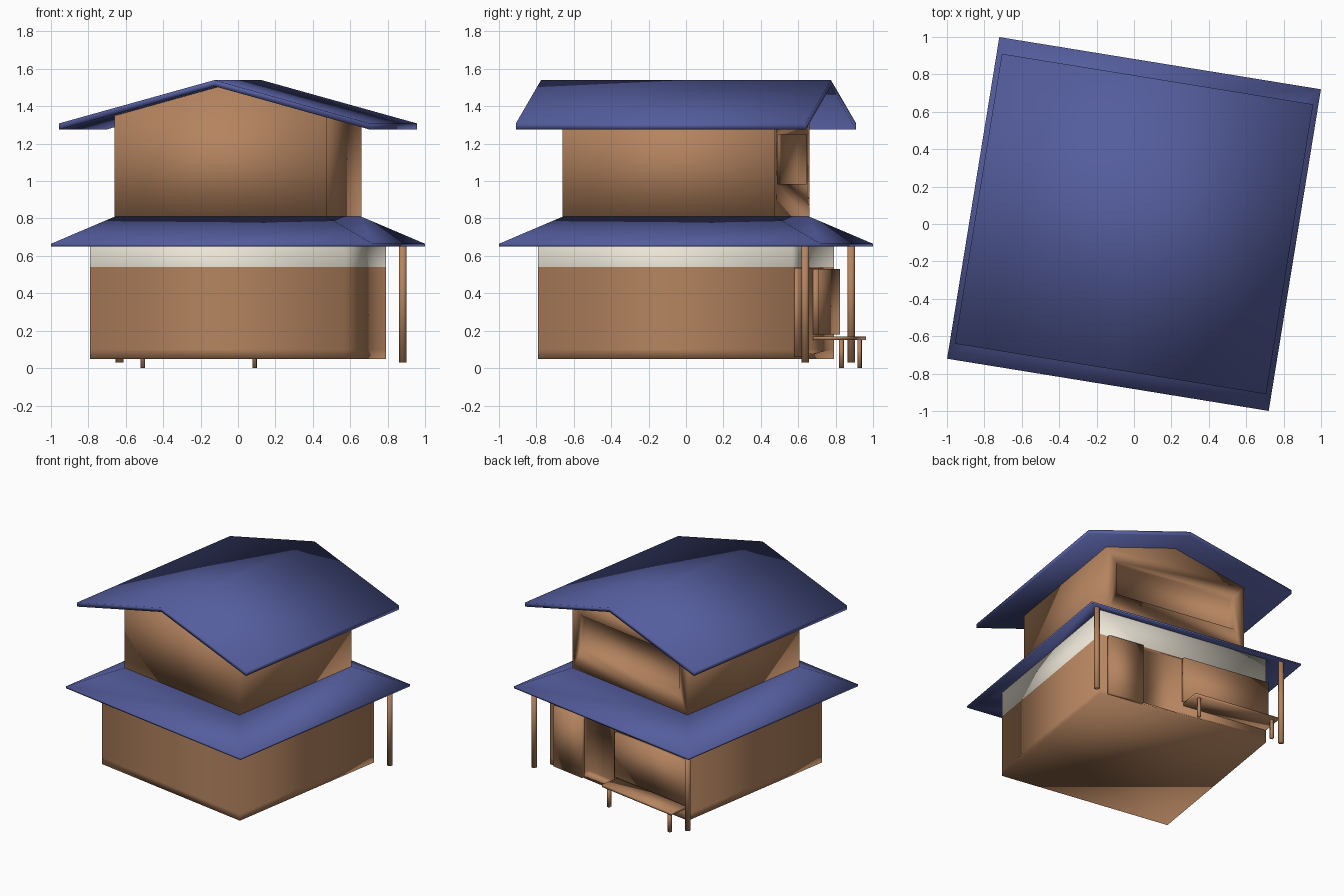
import bpy, bmesh, math
from mathutils import Matrix

if "Cube" in bpy.data.objects:
    bpy.data.objects.remove(bpy.data.objects["Cube"])

TURN = Matrix.Rotation(math.radians(-9.22), 4, 'Z')  # whole house is turned


def mat(name, c):
    m = bpy.data.materials.new(name)
    m.diffuse_color = (*c, 1)
    m.use_nodes = True
    m.node_tree.nodes["Principled BSDF"].inputs["Base Color"].default_value = m.diffuse_color
    return m


WOOD = mat("wood", (0.46, 0.23, 0.115))
PLASTER = mat("plaster", (0.84, 0.79, 0.68))
TILE = mat("roof_tile", (0.09, 0.11, 0.34))


def finish(name, bm, *mats):
    bmesh.ops.recalc_face_normals(bm, faces=bm.faces)
    for f in bm.faces:
        f.smooth = True  # soft shading across the corners
    me = bpy.data.meshes.new(name)
    bm.to_mesh(me)
    bm.free()
    me.transform(TURN)
    for m in mats:
        me.materials.append(m)
    ob = bpy.data.objects.new(name, me)
    bpy.context.collection.objects.link(ob)
    return ob


def box(name, x0, x1, y0, y1, z0, z1, m=WOOD):
    bm = bmesh.new()
    bmesh.ops.create_cube(bm, size=1)
    for v in bm.verts:
        v.co = (x1 if v.co.x > 0 else x0, y1 if v.co.y > 0 else y0, z1 if v.co.z > 0 else z0)
    return finish(name, bm, m)


def extrude_profile(name, pts, y0, y1, m):
    bm = bmesh.new()
    f = bm.faces.new([bm.verts.new((x, y0, z)) for x, z in pts])
    r = bmesh.ops.extrude_face_region(bm, geom=[f])
    bm.faces.new([v for v in f.verts]) if not f.is_valid else None
    for v in r["geom"]:
        if isinstance(v, bmesh.types.BMVert):
            v.co.y = y1
    return finish(name, bm, m)


def cut(ob, *bounds):
    c = box("cutter", *bounds)
    c.hide_render = True
    md = ob.modifiers.new("cut", 'BOOLEAN')
    md.operation, md.object, md.solver = 'DIFFERENCE', c, 'EXACT'
    bpy.context.view_layer.objects.active = ob
    bpy.ops.object.modifier_apply(modifier=md.name)
    bpy.data.objects.remove(c)


# lower storey with plaster band and recessed doorway
A = 0.689
lower = box("lower_walls", -A, A, -A, A, 0.05, 0.74)
cut(lower, 0.05, 0.34, A - 0.04, 1, 0.08, 0.53)
lower.data.materials.clear()
lower.data.materials.append(WOOD)
lower.data.materials.append(PLASTER)
bm = bmesh.new()
bm.from_mesh(lower.data)
for z in (0.1, 0.54):
    bmesh.ops.bisect_plane(bm, geom=bm.verts[:] + bm.edges[:] + bm.faces[:],
                           plane_co=(0, 0, z), plane_no=(0, 0, 1))
for f in bm.faces:
    f.smooth = True
    f.material_index = int(f.calc_center_median().z > 0.541)
bm.to_mesh(lower.data)
bm.free()

# sliding shutters on the back
box("left_shutter", -0.69, 0.01, A - 0.01, 0.722, 0.18, 0.53)
box("right_shutter", 0.345, 0.63, A - 0.01, 0.715, 0.06, 0.535)

# skirt roof: square ring shell
bm = bmesh.new()
prof = [(0.871, 0.65), (0.871, 0.665), (0.57, 0.812), (0.57, 0.795)]
rings = [[bm.verts.new((sx * h, sy * h, z)) for sx, sy in ((-1, -1), (1, -1), (1, 1), (-1, 1))]
         for h, z in prof]
for i in range(4):
    a, b = rings[i], rings[(i + 1) % 4]
    for j in range(4):
        k = (j + 1) % 4
        bm.faces.new((a[j], a[k], b[k], b[j]))
finish("lower_roof", bm, TILE)

# upper storey with gables and a wide recessed window
B = 0.575
upper = extrude_profile("upper_walls", [(-B, 0.79), (B, 0.79), (B, 1.352), (0, 1.51), (-B, 1.352)],
                        -B, B, WOOD)
cut(upper, -0.49, 0.49, B - 0.05, 1, 0.985, 1.25)
for p in upper.data.polygons:
    p.use_smooth = True

# gable roof
extrude_profile("upper_roof", [(-0.843, 1.275), (0, 1.507), (0.843, 1.275),
                               (0.843, 1.308), (0, 1.54), (-0.843, 1.308)], -0.785, 0.785, TILE)

# porch posts
for side, s in (("left", -1), ("right", 1)):
    bm = bmesh.new()
    bmesh.ops.create_cone(bm, cap_ends=True, segments=12, radius1=0.021, radius2=0.021, depth=0.67,
                          matrix=Matrix.Translation((s * 0.767, 0.77, 0.365)))
    finish(side + "_post", bm, WOOD)

# bench
box("bench_seat", -0.69, 0.0, A - 0.01, 0.862, 0.15, 0.17)
for i, x in enumerate((-0.651, -0.045)):
    box(f"bench_leg_{i + 1}", x - 0.011, x + 0.011, 0.824, 0.846, 0, 0.155)
